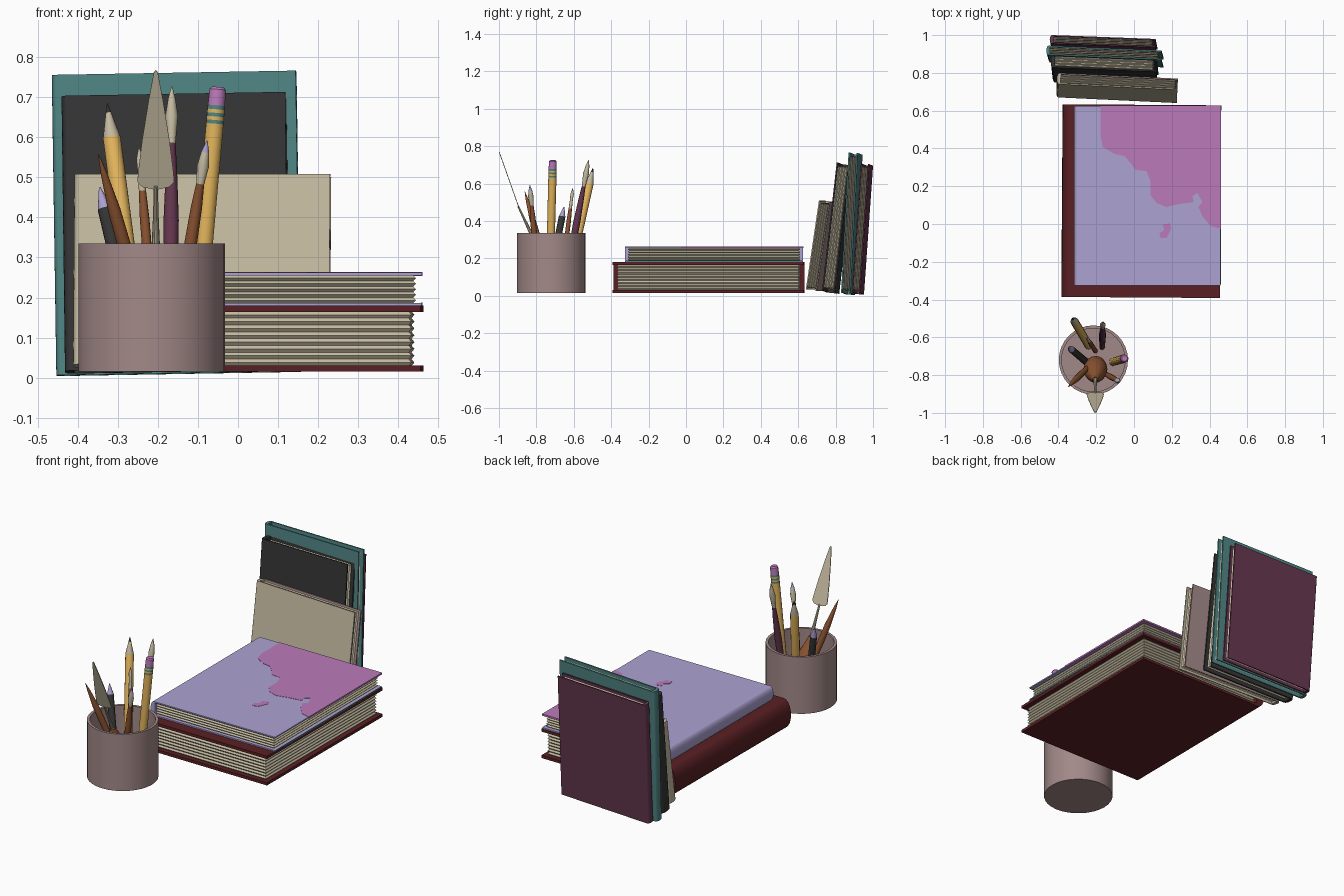
import bpy, bmesh, math
from mathutils import Matrix, Vector

if "Cube" in bpy.data.objects:
    bpy.data.objects.remove(bpy.data.objects["Cube"])

# ---------- flat colours (given as sRGB, stored linear) ----------
def lin(c):
    c /= 255
    return c / 12.92 if c < 0.04045 else ((c + 0.055) / 1.055) ** 2.4

MATS = {}
for key, rgb in dict(lavender=(172, 162, 210), pink=(187, 122, 186), dark_red=(90, 32, 36),
                     teal=(80, 132, 132), charcoal=(52, 52, 52), beige=(196, 186, 160),
                     mauve=(162, 137, 136), yellow=(226, 180, 92), brown=(138, 82, 48),
                     plum=(100, 54, 78)).items():
    MATS[key] = bpy.data.materials.new(key)
    MATS[key].diffuse_color = [lin(c) for c in rgb] + [1]

def finish(name, bm, colours, matrix=Matrix(), smooth=False):
    bmesh.ops.recalc_face_normals(bm, faces=bm.faces[:])
    me = bpy.data.meshes.new(name)
    bm.to_mesh(me)
    bm.free()
    for c in colours:
        me.materials.append(MATS[c])
    ob = bpy.data.objects.new(name, me)
    bpy.context.collection.objects.link(ob)
    ob.matrix_world = matrix
    if smooth:
        bpy.ops.object.select_all(action='DESELECT')
        ob.select_set(True)
        bpy.context.view_layer.objects.active = ob
        bpy.ops.object.shade_smooth_by_angle(angle=math.radians(35))
    return ob

def box(name, lo, hi, colour, matrix=Matrix()):
    bm = bmesh.new()
    bmesh.ops.create_cube(bm, size=1)
    for v in bm.verts:
        v.co = [(a + b) / 2 + c * (b - a) for a, b, c in zip(lo, hi, v.co)]
    return finish(name, bm, [colour], matrix)

def prism(name, points, offset, colour, matrix=Matrix(), smooth=False):
    """Extrude a closed outline of 3D points along an offset."""
    bm = bmesh.new()
    face = bm.faces.new([bm.verts.new(p) for p in points])
    ext = bmesh.ops.extrude_face_region(bm, geom=[face])
    moved = [g for g in ext['geom'] if isinstance(g, bmesh.types.BMVert)]
    bmesh.ops.translate(bm, verts=moved, vec=offset)
    return finish(name, bm, [colour], matrix, smooth)

def loft(bm, rings, mats, cap=True):
    loops = [[bm.verts.new(p) for p in r] for r in rings]
    n = len(loops[0])
    for i in range(len(loops) - 1):
        for j in range(n):
            k = (j + 1) % n
            f = bm.faces.new((loops[i][j], loops[i][k], loops[i + 1][k], loops[i + 1][j]))
            f.material_index = mats[i]
    if cap:
        bm.faces.new(loops[0]).material_index = mats[0]
        bm.faces.new(loops[-1]).material_index = mats[-1]

def lathe(name, top, base, profile, sides=12):
    """Turned shape; profile rows are (distance from top, radius, colour of the band above)."""
    top, base = Vector(top), Vector(base)
    axis = base - top
    rot = axis.to_track_quat('Z', 'Y').to_matrix().to_4x4()
    colours = sorted({p[2] for p in profile if p[2]})
    rings = [[(r * math.cos(math.tau * j / sides), r * math.sin(math.tau * j / sides),
               axis.length if d is None else d) for j in range(sides)] for d, r, _ in profile]
    bm = bmesh.new()
    loft(bm, rings, [colours.index(p[2]) for p in profile[1:]])
    return finish(name, bm, colours, Matrix.Translation(top) @ rot, True)

# ---------- books: spine along local y at x=0, front cover on top ----------
def book(name, matrix, w, h, t, c, bulge, layers, front, back, edge=0.022):
    box(name + "_front_cover", (bulge, 0, t - c), (w, h, t), front, matrix)
    box(name + "_back_cover", (bulge, 0, 0), (w, h, c), back, matrix)
    arc = [(bulge * (1 - math.sin(a)), 0, t / 2 - t / 2 * math.cos(a))
           for a in [math.pi * i / 10 for i in range(11)]]
    arc += [(bulge + 0.008, 0, t), (bulge + 0.008, 0, 0)]
    prism(name + "_spine", arc, (0, h, 0), front, matrix, True)
    # page block with ridged edges
    bm, rings = bmesh.new(), []
    n = 2 * layers
    for i in range(n + 1):
        e = edge + (0.007 if i % 2 == 0 else 0)
        z = c * 0.9 + (t - 1.8 * c) * i / n
        rings.append([(bulge, e, z), (w - e, e, z), (w - e, h - e, z), (bulge, h - e, z)])
    loft(bm, rings, [0] * n)
    finish(name + "_pages", bm, ["beige"], matrix)

def flat(x, y, z, yaw=0):
    return Matrix.Translation((x, y, z)) @ Matrix.Rotation(math.radians(yaw), 4, 'Z')

def standing(x, y, z, lean, yaw, roll):
    return (flat(x, y, z, yaw) @ Matrix.Rotation(math.radians(90 - lean), 4, 'X')
            @ Matrix.Rotation(math.radians(roll), 4, 'Z'))

book("red_book", flat(-0.385, -0.386, 0.015, -0.4), 0.84, 1.02, 0.165, 0.016, 0.045, 8,
     "dark_red", "dark_red")
book("lavender_book", flat(-0.318, -0.325, 0.18), 0.776, 0.95, 0.082, 0.007, 0.02, 5,
     "lavender", "lavender", 0.014)
book("beige_book", standing(-0.41, 0.73, 0.025, 8.4, -2.7, 0), 0.64, 0.48, 0.06, 0.007, 0.012, 4,
     "beige", "mauve", 0.01)
book("charcoal_book", standing(-0.43, 0.82, 0.010, 6.5, -2.5, 1), 0.56, 0.69, 0.07, 0.008, 0.014, 4,
     "charcoal", "charcoal", 0.016)
book("teal_book", standing(-0.452, 0.905, 0.004, 3, -2.5, 1), 0.61, 0.75, 0.05, 0.008, 0.012, 4,
     "teal", "teal", 0.018)
book("plum_book", standing(-0.435, 0.952, 0.006, 4, -2.2, 1), 0.56, 0.69, 0.045, 0.007, 0.012, 4,
     "plum", "plum", 0.014)

# painted patches on the lavender book
box("lavender_book_teal_edge", (0.456, -0.32, 0.1802), (0.460, 0.62, 0.1872), "teal")
coast = [(-.177, .627), (-.177, .466), (-.165, .407), (-.1, .37), (-.05, .36), (-.013, .317),
         (.008, .286), (.066, .28), (.087, .228), (.087, .153), (.12, .111), (.172, .09),
         (.24, .106), (.315, .116), (.31, .148), (.336, .164), (.362, .116), (.341, .09),
         (.362, .042), (.405, -.011), (.46, -.026), (.46, .627)]
island = [(.15, -.005), (.188, .005), (.198, -.021), (.172, -.074), (.14, -.074),
          (.135, -.048), (.161, -.032)]
for name, outline in (("pink_cover_patch", coast), ("pink_cover_spot", island)):
    prism(name, [(x, y, 0.2540) for x, y in outline], (0, 0, 0.0095), "pink")

# ---------- pencil cup ----------
CX, CY = -0.215, -0.72
lathe("pencil_cup", (CX, CY, 0.03), (CX, CY, 0.335),
      [(0, 0.168, None), (0.305, 0.168, "mauve"), (0.305, 0.183, "mauve"),
       (-0.015, 0.183, "mauve")], 32)

# ---------- tools in the cup: tip, point where the axis meets the rim height ----------
def tool(name, tip, rim, profile, sides=12):
    tip, rim = Vector(tip), Vector((*rim, 0.335))
    base = tip + (rim - tip) * ((tip.z - 0.035) / (tip.z - 0.335))
    return lathe(name, tip, base, profile, sides)

tool("yellow_pencil", (-.326, -.497, .684), (-.28, -.575),
     [(0, .001, None), (.024, .007, "charcoal"), (.088, .022, "beige"), (None, .022, "yellow")])

bands = [(0, .015, None), (.006, .021, "pink"), (.046, .022, "pink")]
for i in range(5):
    bands.append((.056 + .009 * i, .0225, "teal" if i % 2 == 0 else "yellow"))
tool("eraser_pencil", (-.05, -.712, .725), (-.084, -.722), bands + [(None, .0215, "yellow")])

tool("charcoal_pencil", (-.345, -.652, .475), (-.312, -.68),
     [(0, .002, None), (.055, .018, "lavender"), (None, .019, "charcoal")])

tool("plum_brush", (-.165, -.52, .727), (-.167, -.595),
     [(0, .001, None), (.03, .009, "beige"), (.075, .016, "beige"), (.11, .013, "beige"),
      (.145, .010, "beige"), (.21, .014, "plum"), (.34, .019, "plum"), (None, .014, "plum")])

tool("small_brush", (-.247, -.605, .575), (-.228, -.635),
     [(0, .001, None), (.03, .009, "beige"), (.07, .008, "beige"), (.11, .009, "beige"),
      (.18, .012, "brown"), (None, .012, "brown")])

tool("right_brush", (-.077, -.835, .592), (-.118, -.812),
     [(0, .001, None), (.03, .010, "lavender"), (.065, .015, "beige"), (.11, .010, "beige"),
      (.17, .014, "brown"), (.27, .016, "brown"), (None, .010, "brown")])

tool("brown_stick", (-.348, -.862, .557), (-.285, -.80),
     [(0, .001, None), (.05, .008, "brown"), (.15, .016, "brown"), (.24, .017, "brown"),
      (None, .011, "brown")])

# palette knife
half = [(.007, 0), (.034, .006), (.046, .02), (.044, .045), (.034, .13), (.018, .235), (.005, .308)]
outline = [(x, 0, z) for x, z in half] + [(0, 0, .315)] + [(-x, 0, z) for x, z in reversed(half)]
prism("palette_knife_blade", outline, (0, .004, 0), "beige",
      Matrix.Translation((-.205, -.895, .47)) @ Matrix.Rotation(math.radians(19.5), 4, 'X'))
lathe("palette_knife_neck", (-.205, -.897, .478), (-.205, -.82, .315),
      [(0, .005, None), (.08, .007, "beige"), (None, .011, "beige")], 10)
lathe("palette_knife_handle", (-.205, -.823, .325), (-.203, -.73, .04),
      [(0, .014, None), (.03, .024, "brown"), (.08, .045, "brown"), (.13, .058, "brown"),
       (.18, .063, "brown"), (.23, .056, "brown"), (.27, .042, "brown"), (None, .02, "brown")], 16)

for m in bpy.data.materials:
    if m.users and not m.is_grease_pencil:
        m.use_nodes = True
        m.node_tree.nodes["Principled BSDF"].inputs["Base Color"].default_value = m.diffuse_color
